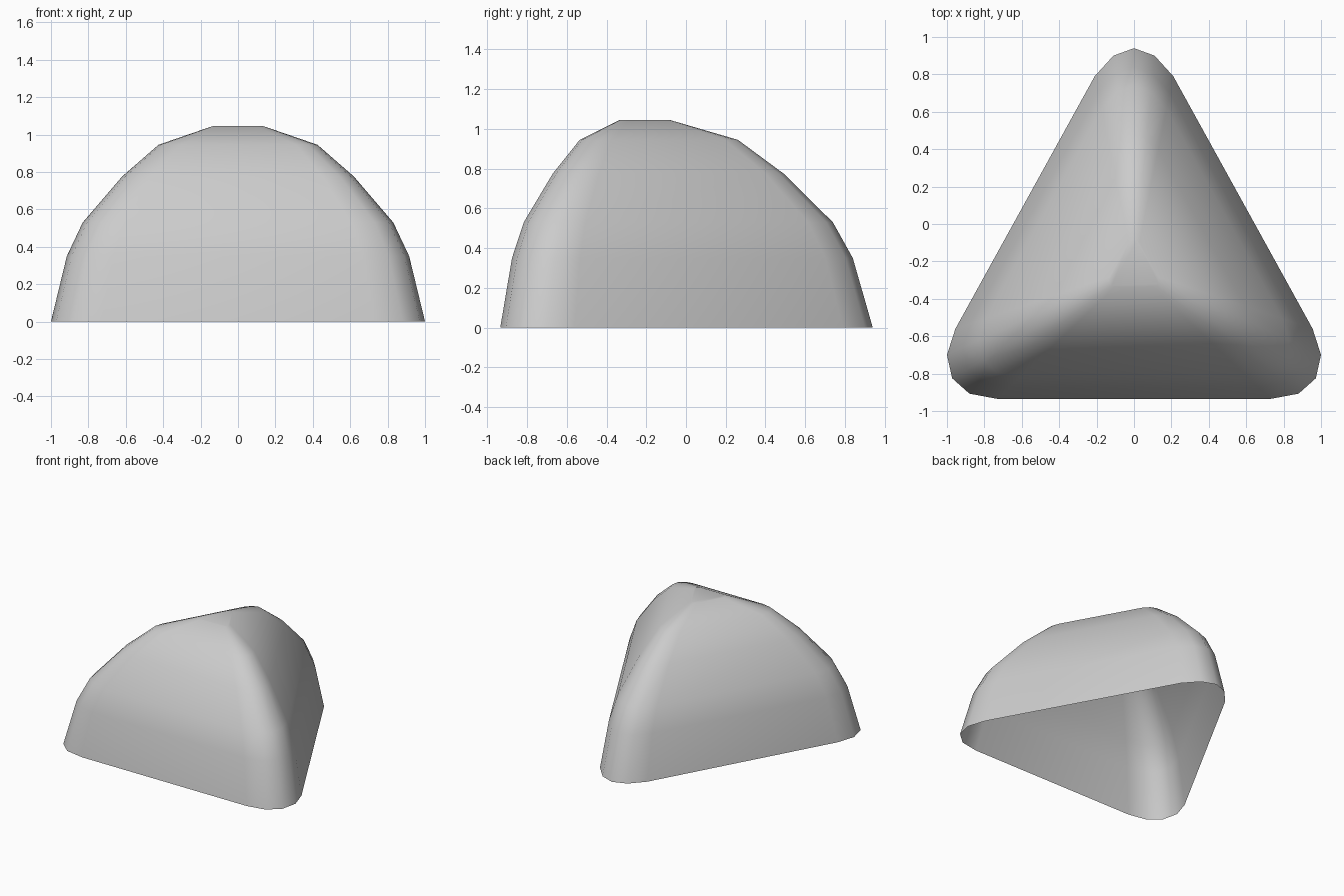
import bpy, bmesh

if "Cube" in bpy.data.objects:
    bpy.data.objects.remove(bpy.data.objects["Cube"])

# Right half of the rounded-triangle outline at ground level, back to front
half = [(0.11, 0.90), (0.21, 0.79), (0.955, -0.56), (1.0, -0.70),
        (0.972, -0.825), (0.88, -0.907), (0.73, -0.935)]
outline = [(0, 0.94)] + half + [(-x, y) for x, y in reversed(half)]

# Dome profile: (outline scale, height); rings shrink about the dome axis
profile = [(1.0, 0), (0.915, 0.35), (0.83, 0.53), (0.62, 0.775),
           (0.425, 0.945), (0.135, 1.045)]
AXIS_Y = -0.24

# Dome shell, open underneath
bm = bmesh.new()
rings = [[bm.verts.new((x * s, AXIS_Y + (y - AXIS_Y) * s, z)) for x, y in outline]
         for s, z in profile]
n = len(outline)
for low, high in zip(rings, rings[1:]):
    for i in range(n):
        j = (i + 1) % n
        bm.faces.new((low[j], low[i], high[i], high[j]))

# Small flat cap
bm.faces.new(list(reversed(rings[-1])))
for f in bm.faces:
    f.smooth = True
bm.normal_update()

mesh = bpy.data.meshes.new("triangular_dome")
bm.to_mesh(mesh)
bm.free()
dome = bpy.data.objects.new("triangular_dome", mesh)
bpy.context.collection.objects.link(dome)
